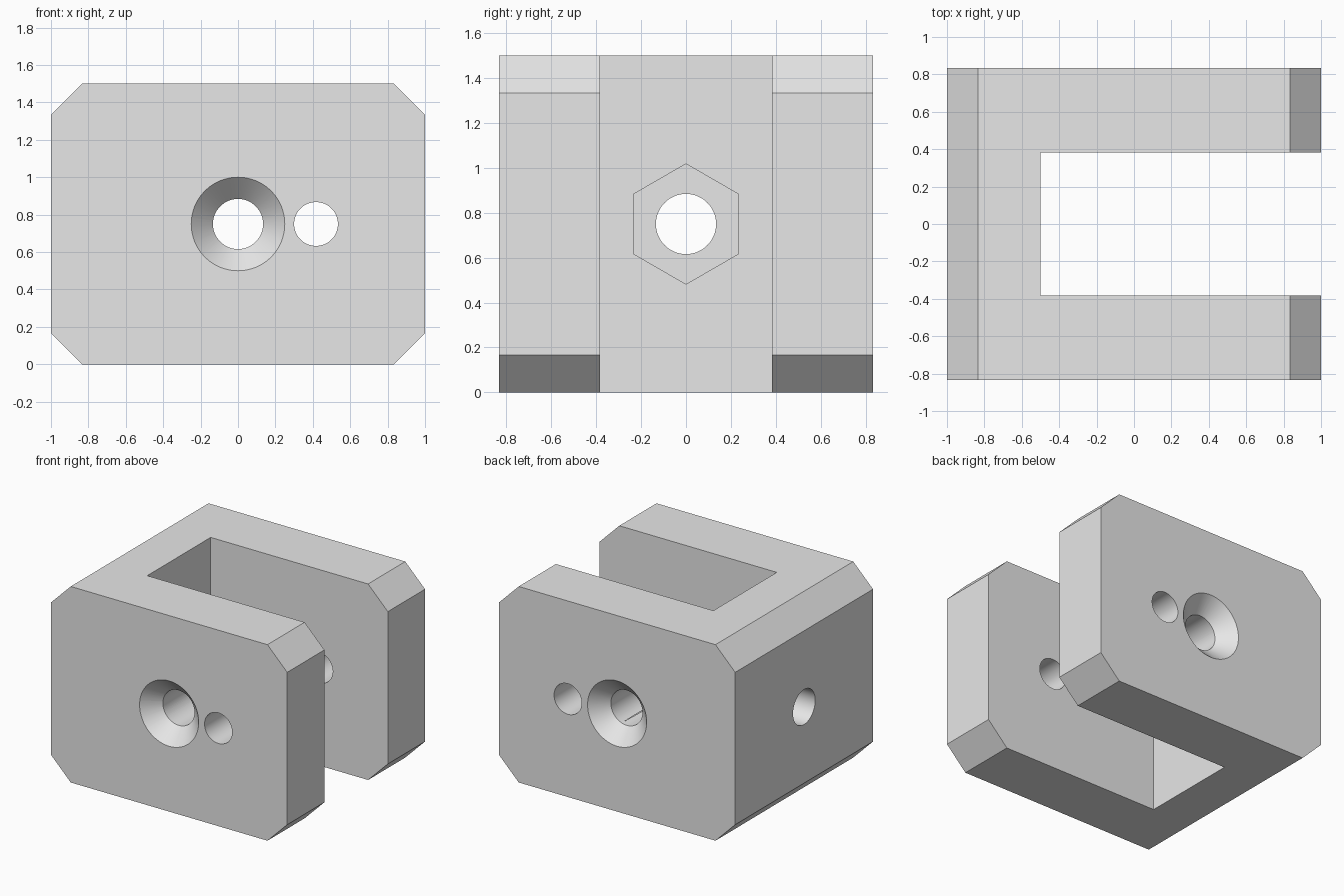
import bpy, bmesh, math
from mathutils import Matrix, Vector

if "Cube" in bpy.data.objects:
    bpy.data.objects.remove(bpy.data.objects["Cube"], do_unlink=True)

HALF_Y, HEIGHT, CHAMFER = 0.833, 1.5, 0.167
MID = HEIGHT / 2

grey = bpy.data.materials.new("plain grey")
grey.use_nodes = True
grey.diffuse_color = (0.8, 0.8, 0.8, 1)
grey.node_tree.nodes["Principled BSDF"].inputs["Base Color"].default_value = (0.8, 0.8, 0.8, 1)


def make_object(name, bm):
    bmesh.ops.recalc_face_normals(bm, faces=bm.faces)
    mesh = bpy.data.meshes.new(name)
    bm.to_mesh(mesh)
    bm.free()
    mesh.materials.append(grey)
    obj = bpy.data.objects.new(name, mesh)
    bpy.context.collection.objects.link(obj)
    return obj


def rod(name, start, end, r1, r2=None, sides=96, turn=0):
    """Cylinder, cone or prism running from start to end."""
    start, end = Vector(start), Vector(end)
    axis = end - start
    place = (Matrix.Translation((start + end) / 2)
             @ axis.to_track_quat('Z', 'Y').to_matrix().to_4x4()
             @ Matrix.Rotation(turn, 4, 'Z'))
    bm = bmesh.new()
    bmesh.ops.create_cone(bm, cap_ends=True, segments=sides, radius1=r1,
                          radius2=r1 if r2 is None else r2,
                          depth=axis.length, matrix=place)
    return make_object(name, bm)


# Block with four chamfered edges, extruded from front to back
bm = bmesh.new()
c = CHAMFER
outline = [(-1 + c, 0), (1 - c, 0), (1, c), (1, HEIGHT - c),
           (1 - c, HEIGHT), (-1 + c, HEIGHT), (-1, HEIGHT - c), (-1, c)]
face = bm.faces.new([bm.verts.new((x, -HALF_Y, z)) for x, z in outline])
side = bmesh.ops.extrude_face_region(bm, geom=[face])["geom"]
bmesh.ops.translate(bm, vec=(0, 2 * HALF_Y, 0),
                    verts=[v for v in side if isinstance(v, bmesh.types.BMVert)])
body = make_object("clamp_block", bm)

# Slot open at the left, top and bottom
bm = bmesh.new()
bmesh.ops.create_cube(bm, size=1, matrix=Matrix.Translation((0.5, 0, MID))
                      @ Matrix.Diagonal((2, 0.767, 2, 1)))
cutters = [make_object("slot_cutter", bm)]

# Bolt and pin bores through both walls, with countersinks outside
cutters.append(rod("bolt_bore_cutter", (0, -1, MID), (0, 1, MID), 0.134))
cutters.append(rod("pin_bore_cutter", (0.417, -1, MID), (0.417, 1, MID), 0.117))
for s in (-1, 1):
    cutters.append(rod("countersink_cutter", (0, s * (HALF_Y + 0.05), MID),
                       (0, s * (HALF_Y - 0.25), MID), 0.3, 0))

# Bore through the end wall, with a hexagonal nut pocket inside the slot
cutters.append(rod("end_bore_cutter", (-1.2, 0, MID), (-0.2, 0, MID), 0.134))
nut = rod("nut_pocket_cutter", (-0.72, 0, MID), (-0.3, 0, MID), 0.268, sides=6)
# Point of the hexagon faces up
if max(v.co.z for v in nut.data.vertices) - MID < 0.26:
    nut.data.transform(Matrix.Translation((0, 0, MID))
                       @ Matrix.Rotation(math.radians(30), 4, 'X')
                       @ Matrix.Translation((0, 0, -MID)))
cutters.append(nut)

bpy.context.view_layer.objects.active = body
for cutter in cutters:
    cutter.hide_render = True
    cut = body.modifiers.new(cutter.name, 'BOOLEAN')
    cut.operation, cut.solver, cut.object = 'DIFFERENCE', 'EXACT', cutter
    bpy.ops.object.modifier_apply(modifier=cut.name)
for cutter in cutters:
    bpy.data.objects.remove(cutter, do_unlink=True)

bpy.ops.object.select_all(action='DESELECT')
body.select_set(True)
bpy.ops.object.shade_smooth_by_angle(angle=math.radians(25))
